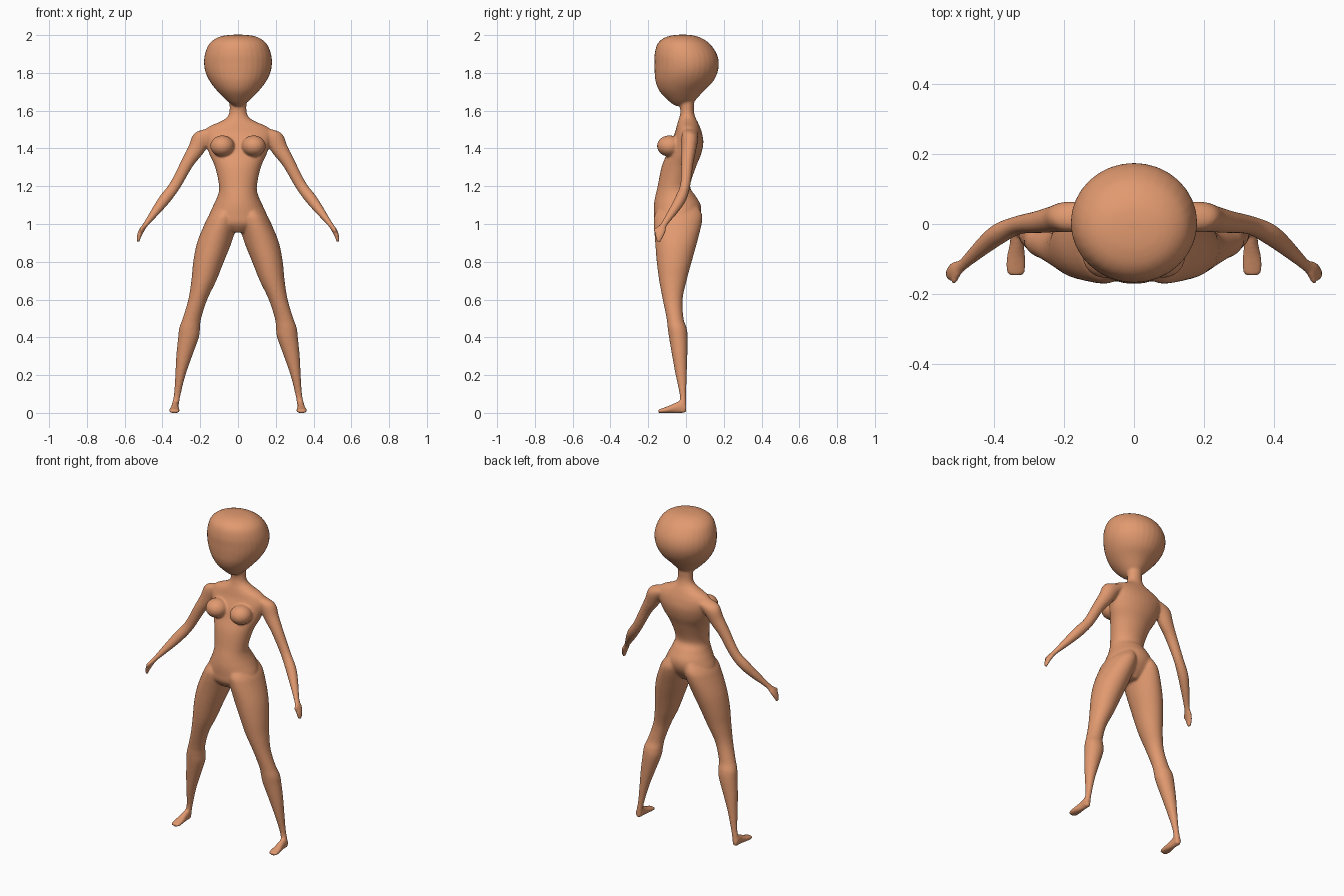
import bpy, bmesh, math
from mathutils import Vector, Matrix

X, Y, Z = Vector((1, 0, 0)), Vector((0, 1, 0)), Vector((0, 0, 1))
bm = bmesh.new()


def spline(rows, steps=5):
    """Catmull-Rom interpolation through rows of numbers."""
    rows = [Vector(r) for r in rows]
    out = []
    for i in range(len(rows) - 1):
        a, b, c, d = (rows[max(i - 1, 0)], rows[i], rows[i + 1],
                      rows[min(i + 2, len(rows) - 1)])
        for k in range(steps):
            t = k / steps
            out.append(b + (c - a) * (t / 2) + (a * 2 - b * 5 + c * 4 - d) * (t * t / 2)
                       + (b * 3 - a - c * 3 + d) * (t ** 3 / 2))
    return out + [rows[-1]]


def loft(rows, u, v, side=1, n=32):
    """Closed tube of elliptical rings; each row is centre x, y, z, radius u, radius v."""
    rings = []
    for r in spline(rows):
        c, ru, rv = Vector(r[:3]), max(r[3], .003), max(r[4], .003)
        ring = []
        for k in range(n):
            a = 2 * math.pi * k / n
            p = c + u * (ru * math.cos(a)) + v * (rv * math.sin(a))
            ring.append(bm.verts.new((p.x * side, p.y, p.z)))
        rings.append(ring)
    for a, b in zip(rings, rings[1:]):
        for k in range(n):
            bm.faces.new((a[k], a[(k + 1) % n], b[(k + 1) % n], b[k]))
    bm.faces.new(rings[0][::-1])
    bm.faces.new(rings[-1])


def upright(rows, side=1):
    """Rows: z, x centre, half width, front y, back y."""
    loft([(x, (f + b) / 2, z, w, (b - f) / 2) for z, x, w, f, b in rows], X, Y, side)


def ball(c, r):
    bmesh.ops.create_uvsphere(bm, u_segments=24, v_segments=16, radius=1,
                              matrix=Matrix.Translation(c) @ Matrix.Diagonal((*r, 1)))


# head
upright([(1.625, 0, .02, -.055, .015), (1.65, 0, .056, -.09, .045), (1.7, 0, .106, -.138, .09),
         (1.75, 0, .146, -.16, .14), (1.8, 0, .171, -.166, .166), (1.85, 0, .18, -.167, .174),
         (1.9, 0, .175, -.166, .163), (1.95, 0, .155, -.153, .13), (1.98, 0, .122, -.125, .09),
         (1.996, 0, .08, -.085, .05), (2.002, 0, .03, -.045, .01)])

# neck and torso
upright([(.955, 0, .05, -.13, .01), (1.0, 0, .15, -.165, .05), (1.05, 0, .152, -.17, .077),
         (1.1, 0, .13, -.17, .078), (1.15, 0, .108, -.162, .05), (1.2, 0, .1, -.15, .022),
         (1.3, 0, .121, -.13, .052), (1.37, 0, .152, -.103, .08), (1.43, 0, .172, -.083, .092),
         (1.48, 0, .185, -.06, .085), (1.515, 0, .155, -.05, .073), (1.54, 0, .098, -.043, .062),
         (1.565, 0, .058, -.035, .05), (1.6, 0, .045, -.03, .042), (1.66, 0, .046, -.04, .045)])

for s in (1, -1):
    # breasts
    ball((.083 * s, -.088, 1.413), (.064, .066, .056))

    # legs
    upright([(1.1, .06, .04, -.13, .06), (1.05, .075, .075, -.165, .085),
             (1.0, .091, .086, -.17, .083), (.9, .126, .091, -.163, .058),
             (.8, .156, .081, -.155, .03), (.7, .181, .066, -.142, .003),
             (.6, .213, .05, -.123, -.018), (.5, .244, .049, -.103, -.013),
             (.45, .256, .055, -.097, .003), (.4, .262, .055, -.09, .009),
             (.3, .285, .042, -.073, .007), (.2, .305, .027, -.055, .004),
             (.1, .321, .018, -.034, .001), (.05, .33, .018, -.034, .002),
             (.004, .334, .016, -.03, .0)], s)

    # feet
    loft([(.334, .001, .025, .014, .02), (.334, -.02, .033, .018, .034),
          (.334, -.055, .026, .02, .028), (.336, -.09, .018, .026, .02),
          (.337, -.125, .012, .029, .013), (.337, -.147, .009, .022, .009)], X, Z, s)

    # arms and hands
    u, v = Vector((.86, 0, .5)), Vector((.125, .96, -.215))
    loft([(.13, .025, 1.49, .03, .04), (.188, .02, 1.455, .05, .045),
          (.225, .014, 1.39, .043, .039), (.27, .006, 1.32, .034, .033),
          (.333, -.004, 1.205, .03, .027), (.385, -.028, 1.135, .031, .03),
          (.43, -.063, 1.075, .025, .026), (.487, -.115, 1.0, .014, .018),
          (.51, -.132, .967, .014, .026), (.524, -.142, .935, .012, .022),
          (.53, -.146, .905, .008, .01)], u, v, s)
    # thumbs
    loft([(.492, -.122, .995, .01, .01), (.506, -.15, .978, .01, .01),
          (.515, -.171, .963, .008, .008)], X, Z, s, 12)

bmesh.ops.recalc_face_normals(bm, faces=bm.faces[:])
mesh = bpy.data.meshes.new("body")
bm.to_mesh(mesh)
bm.free()
body = bpy.data.objects.new("body", mesh)
bpy.context.collection.objects.link(body)

# fuse the parts into one smooth skin
fuse = body.modifiers.new("fuse", 'REMESH')
fuse.mode = 'VOXEL'
fuse.voxel_size = .006
fuse.use_smooth_shade = True
soften = body.modifiers.new("soften", 'SMOOTH')
soften.factor = .5
soften.iterations = 8

skin = bpy.data.materials.new("skin")
skin.diffuse_color = (.75, .32, .16, 1)
mesh.materials.append(skin)
for p in mesh.polygons:
    p.use_smooth = True
